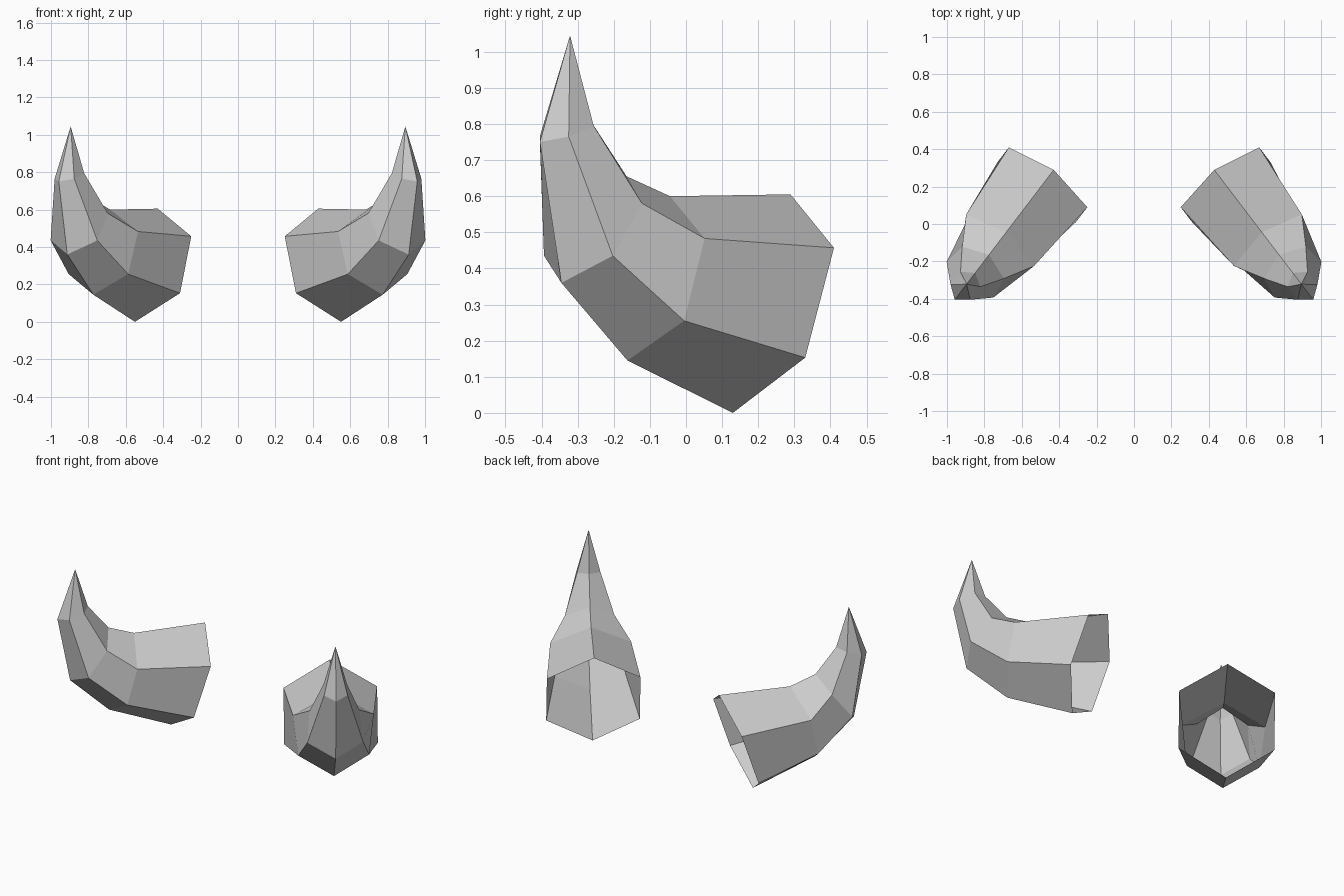
import bpy
import bmesh
from mathutils import Vector

cube = bpy.data.objects.get("Cube")
if cube:
    bpy.data.objects.remove(cube, do_unlink=True)

# Plain horn grey
grey = bpy.data.materials.new("horn_grey")
grey.use_nodes = True
colour = (0.6, 0.6, 0.6, 1.0)
grey.diffuse_color = colour
bsdf = next(n for n in grey.node_tree.nodes if n.type == 'BSDF_PRINCIPLED')
bsdf.inputs["Base Color"].default_value = colour

# Horizontal axes of one horn: along its bend plane, and across it
ALONG = Vector((0.606, -0.795, 0))
ACROSS = Vector((0.795, 0.606, 0))
PLANE = 0.517

# Each six-sided ring: ridge, upper side, lower side, keel.
# Sides are (along, height, half width); ridge and keel are (along, height).
RINGS = [
    ((0.03, 0.605), (0.08, 0.457, 0.264), (0.18, 0.153, 0.264), (0.231, 0.0)),
    ((0.45, 0.60), (0.503, 0.483, 0.228), (0.553, 0.255, 0.20), (0.598, 0.145)),
    ((0.601, 0.655), (0.654, 0.58, 0.14), (0.769, 0.435, 0.157), (0.828, 0.36)),
    ((0.723, 0.805), (0.766, 0.795, 0.066), (0.853, 0.765, 0.066), (0.903, 0.75)),
]
TIP = (0.798, 1.045)


def place(along, height, across, side):
    p = ALONG * along + ACROSS * (PLANE + across)
    return (p.x * side, p.y, height)


def horn(name, side):
    bm = bmesh.new()
    loops = []
    for ridge, upper, lower, keel in RINGS:
        outline = [(*ridge, 0), upper, lower, (*keel, 0),
                   (lower[0], lower[1], -lower[2]), (upper[0], upper[1], -upper[2])]
        loops.append([bm.verts.new(place(*p, side)) for p in outline])
    tip = bm.verts.new(place(*TIP, 0, side))

    # Skin between rings; the root stays open
    def face(verts):
        bm.faces.new(verts if side > 0 else verts[::-1])

    for a, b in zip(loops, loops[1:]):
        for i in range(6):
            j = (i + 1) % 6
            face([a[i], b[i], b[j], a[j]])
    # Pointed end
    for i in range(6):
        face([loops[-1][i], tip, loops[-1][(i + 1) % 6]])

    # Make the normals point away from the horn's core
    bm.normal_update()
    bm.faces.ensure_lookup_table()
    core = sum((v.co for v in loops[0] + loops[1]), Vector()) / 12
    first = bm.faces[0]
    if first.normal.dot(first.calc_center_median() - core) < 0:
        bmesh.ops.reverse_faces(bm, faces=bm.faces[:])

    mesh = bpy.data.meshes.new(name)
    bm.to_mesh(mesh)
    bm.free()
    mesh.materials.append(grey)
    obj = bpy.data.objects.new(name, mesh)
    bpy.context.collection.objects.link(obj)


horn("left_horn", 1)
horn("right_horn", -1)
